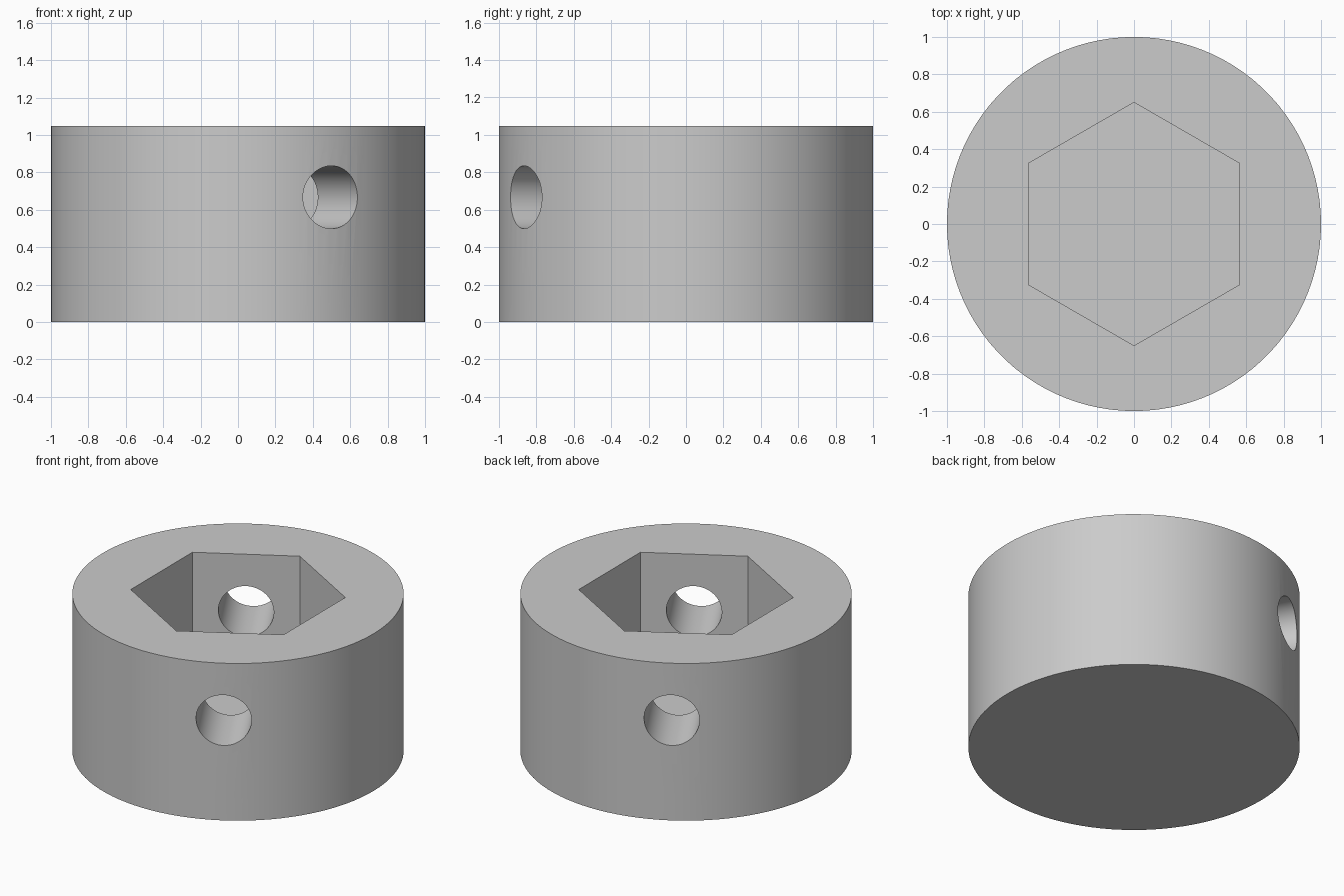
import bpy
from math import radians

cube = bpy.data.objects.get("Cube")
if cube:
    bpy.data.objects.remove(cube, do_unlink=True)

HEIGHT = 1.047
FLOOR = 0.29       # bottom of the hexagonal socket
HOLE_Z = 0.667

steel = bpy.data.materials.new("plain_grey")
steel.use_nodes = True
grey = (0.6, 0.6, 0.6, 1)
steel.diffuse_color = grey
steel.node_tree.nodes["Principled BSDF"].inputs["Base Color"].default_value = grey


def cylinder(name, sides, radius, depth, z, rotation=(0, 0, 0)):
    bpy.ops.mesh.primitive_cylinder_add(
        vertices=sides, radius=radius, depth=depth,
        location=(0, 0, z), rotation=rotation)
    obj = bpy.context.object
    obj.name = name
    obj.data.materials.append(steel)
    return obj


def cut(target, cutter):
    cutter.hide_render = True
    mod = target.modifiers.new(cutter.name, 'BOOLEAN')
    mod.operation = 'DIFFERENCE'
    mod.solver = 'EXACT'
    mod.object = cutter
    bpy.context.view_layer.objects.active = target
    bpy.ops.object.modifier_apply(modifier=mod.name)
    bpy.data.objects.remove(cutter, do_unlink=True)


# Round collar body
collar = cylinder("collar", 100, 1, HEIGHT, HEIGHT / 2)

# Blind hexagonal socket, points towards front and back
socket_depth = HEIGHT - FLOOR + 0.2
cut(collar, cylinder("hex_socket", 6, 0.65, socket_depth, FLOOR + socket_depth / 2))

# Cross hole through both walls, square to one pair of socket flats
cut(collar, cylinder("cross_hole", 64, 0.168, 3, HOLE_Z,
                     (radians(90), 0, radians(30))))

# Smooth round walls, crisp edges
bpy.ops.object.select_all(action='DESELECT')
collar.select_set(True)
bpy.context.view_layer.objects.active = collar
bpy.ops.object.shade_smooth_by_angle(angle=radians(30))
